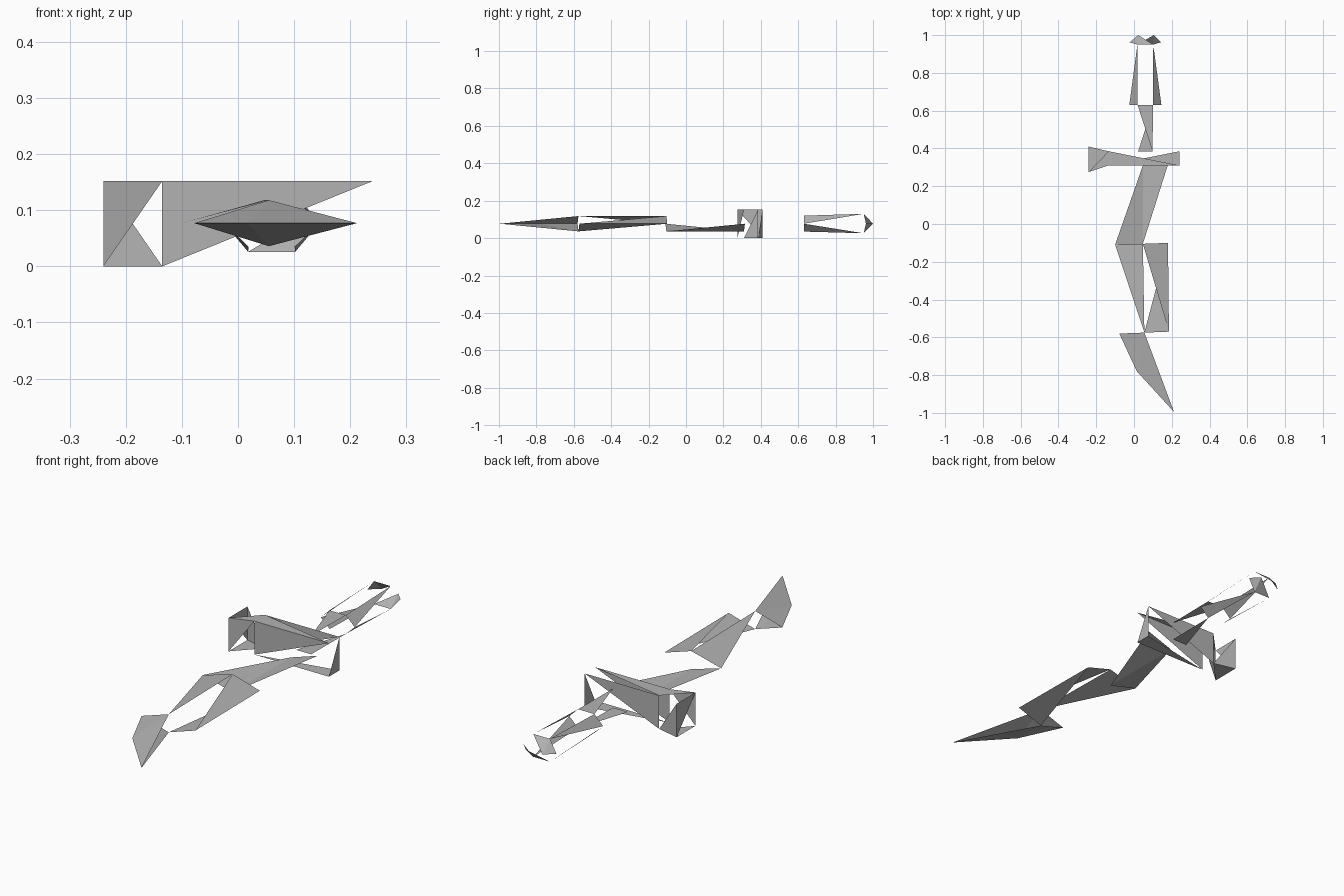
import bpy

cube = bpy.data.objects.get("Cube")
if cube:
    bpy.data.objects.remove(cube, do_unlink=True)

# Single metal colour
steel = bpy.data.materials.new("grey_steel")
steel.use_nodes = True
GREY = (0.45, 0.45, 0.45, 1)
steel.diffuse_color = GREY
steel.node_tree.nodes["Principled BSDF"].inputs["Base Color"].default_value = GREY


def shards(name, points, facets):
    """Flat-shaded open shell from named corner points."""
    keys = list(points)
    faces = [[keys.index(k) for k in f.split("-")] for f in facets.split()]
    mesh = bpy.data.meshes.new(name)
    mesh.from_pydata([points[k] for k in keys], [], faces)
    mesh.materials.append(steel)
    mesh.update()
    obj = bpy.data.objects.new(name, mesh)
    bpy.context.collection.objects.link(obj)
    return obj


MID = 0.077  # height of the cutting edges


def diamond(tag, y, left, centre, right):
    """Blade section: two edges, upper ridge and lower ridge."""
    return {tag + "l": (left, y, MID), tag + "r": (right, y + 0.01, MID),
            tag + "t": (centre, y + 0.005, 0.118), tag + "b": (centre, y + 0.005, 0.036)}


def box(tag, x, front, back):
    """Guard section: front and back corners, low and high."""
    return {tag + side + level: (x, y, z)
            for side, y in (("f", front), ("k", back))
            for level, z in (("b", 0.0), ("t", 0.152))}


def hexagon(tag, y, y_out, half, outer, low, high):
    """Grip section centred on the grip axis."""
    axis = 0.06
    ring = {}
    for side, s in (("l", -1), ("r", 1)):
        ring[tag + side + "t"] = (axis + s * half, y, high)
        ring[tag + side + "b"] = (axis + s * half, y, low)
        ring[tag + side + "o"] = (axis + s * outer, y_out, MID)
    return ring


# Wavy blade: tip, middle and root
tip = diamond("A", -0.58, -0.078, 0.055, 0.185)
tip.update(N=(0.212, -0.995, MID), M=(0.015, -0.78, MID))
shards("blade_tip", tip, "Al-At-M At-N-M Al-M-Ab Ab-M-N")

middle = {**diamond("A", -0.58, -0.078, 0.055, 0.185),
          **diamond("B", -0.11, -0.10, 0.047, 0.18)}
shards("blade_middle", middle, "Bl-Bt-At Bt-Br-Ar Ab-Ar-Br")

root = {**diamond("B", -0.11, -0.10, 0.047, 0.18),
        **diamond("C", 0.305, -0.09, 0.047, 0.18)}
shards("blade_root", root, "Bl-Bb-Cb Bb-Cb-Cr")

# Cross guard: flared end and long bar
flare = {**box("L", -0.24, 0.275, 0.41), **box("M", -0.135, 0.31, 0.385)}
shards("guard_flare", flare,
       "Lfb-Lft-Mft Lkt-Lkb-Mkb Lft-Mft-Mkt Lfb-Lkb-Mkb Lft-Lkt-Lkb")

bar = {**box("M", -0.135, 0.31, 0.385), **box("R", 0.24, 0.31, 0.385)}
shards("guard_bar", bar,
       "Mfb-Mft-Rft Rkt-Mkt-Mkb Mkt-Mft-Rft Mfb-Rfb-Rkb Rkt-Rkb-Rfb")

# Grip: lower plates and the tapering side strips
lower = {**hexagon("P", 0.385, 0.385, 0.038, 0.08, 0.035, 0.12),
         **hexagon("Q", 0.63, 0.63, 0.041, 0.085, 0.035, 0.12)}
shards("grip_lower", lower, "Qlt-Qrt-Prt Plb-Prb-Qrb")

upper = {**hexagon("Q", 0.63, 0.63, 0.041, 0.085, 0.035, 0.12),
         **hexagon("S", 0.95, 0.962, 0.042, 0.083, 0.026, 0.13)}
shards("grip_strips", upper, "Qlo-Qlt-Slt Qlo-Qlb-Slb Qro-Qrt-Srt Qro-Qrb-Srb")

# Pommel cap closing to a short ridge
cap = hexagon("S", 0.95, 0.962, 0.042, 0.083, 0.026, 0.13)
cap.update(E=(0.022, 1.0, MID), F=(0.105, 1.0, MID))
shards("pommel", cap, "Slt-Srt-E Slo-Slt-E Slb-Srb-F Sro-Srb-F")
